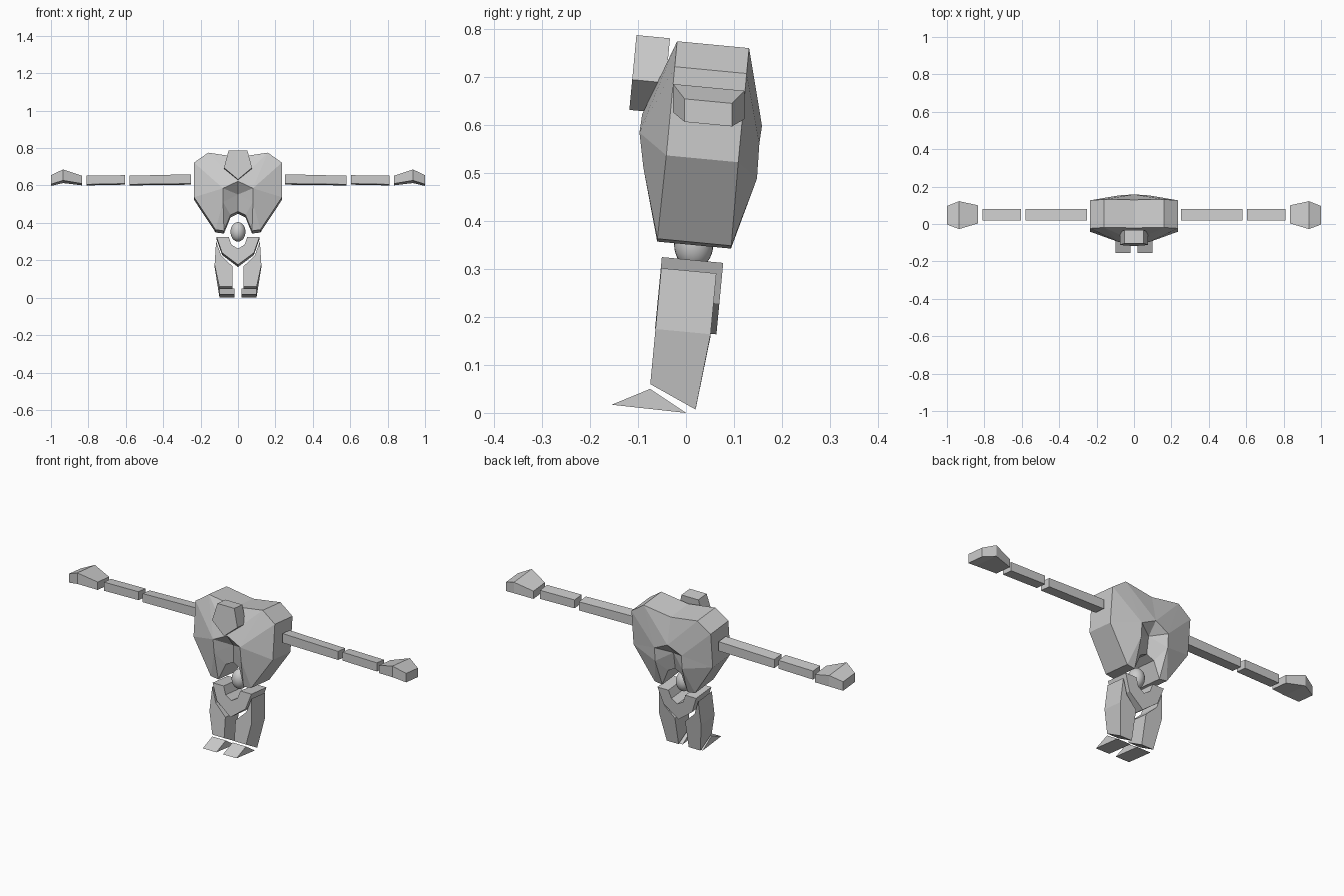
import bpy, bmesh, math

if "Cube" in bpy.data.objects:
    bpy.data.objects.remove(bpy.data.objects["Cube"])

LEAN = 0.095   # whole figure leans slightly backwards

grey = bpy.data.materials.new("light_grey")
grey.diffuse_color = (0.6, 0.6, 0.6, 1)
grey.use_nodes = True
grey.node_tree.nodes["Principled BSDF"].inputs["Base Color"].default_value = grey.diffuse_color


def make(name, verts, faces, mirror=False):
    """Mesh object with outward normals, optionally mirrored across x."""
    bm = bmesh.new()
    vs = [bm.verts.new(v) for v in verts]
    for f in faces:
        bm.faces.new([vs[i] for i in f])
    if mirror:
        geom = bm.verts[:] + bm.edges[:] + bm.faces[:]
        bmesh.ops.mirror(bm, geom=geom, axis='X', merge_dist=0.0005)
    bmesh.ops.recalc_face_normals(bm, faces=bm.faces[:])
    me = bpy.data.meshes.new(name)
    bm.to_mesh(me)
    bm.free()
    me.materials.append(grey)
    ob = bpy.data.objects.new(name, me)
    bpy.context.collection.objects.link(ob)
    return ob


def loft(name, front, back, mirror=False):
    """Solid between two rings with the same number of points."""
    n = len(front)
    faces = [list(range(n)), list(range(n, 2 * n))]
    faces += [(i, (i + 1) % n, n + (i + 1) % n, n + i) for i in range(n)]
    return make(name, front + back, faces, mirror)


def rings(profile, y_front, depth):
    """Front and back rings of a leaning prism from an (x, z) profile."""
    front = [(x, y_front + LEAN * (z - 0.35), z) for x, z in profile]
    back = [(x, y + depth, z - LEAN * depth) for x, y, z in front]
    return front, back


def both_sides(half):
    return half + [(-x, z) for x, z in reversed(half) if x > 0]


# Torso: half outline and chest points as (x, front offset, back offset, height)
pts = {
    "T": (0, -0.075, 0.075, 0.745), "A": (0.16, -0.075, 0.075, 0.768),
    "B": (0.235, -0.075, 0.075, 0.715), "C": (0.235, -0.075, 0.075, 0.53),
    "D": (0.12, -0.077, 0.077, 0.356), "E": (0.075, -0.077, 0.077, 0.35),
    "L": (0.04, -0.07, 0.07, 0.435), "K": (0, -0.065, 0.065, 0.455),
    "F": (0.08, -0.12, 0.117, 0.50), "G": (0.08, -0.135, 0.115, 0.572),
    "H": (0, -0.133, 0.117, 0.61), "J": (0, -0.075, 0.07, 0.545),
}
keys = list(pts)
verts = []
for side in (1, 2):
    for p in pts.values():
        off, w = p[side], p[3]
        verts.append((p[0], 0.0175 + LEAN * (w - 0.357) + off, w - LEAN * off))
faces = []
for skin in ("TAH", "AGH", "ABG", "BCG", "CFG", "CDF", "DEF", "ELF", "FLKJ", "FJG", "HGJ"):
    f = [keys.index(k) for k in skin]
    faces += [f, [i + len(keys) for i in f]]
for a, b in zip("TABCDEL", "ABCDELK"):
    i, j = keys.index(a), keys.index(b)
    faces.append((i, j, j + len(keys), i + len(keys)))
make("torso", verts, faces, mirror=True)

# Head: five-sided block on the chest
head = both_sides([(0.05, 0.788), (0.075, 0.695), (0, 0.632)])
loft("head", *rings(head, -0.145, 0.07))

# Waist ball
bpy.ops.mesh.primitive_uv_sphere_add(segments=24, ring_count=16, radius=1,
                                     location=(0, 0.016, 0.352))
ball = bpy.context.object
ball.name = "waist_ball"
ball.scale = (0.04, 0.041, 0.052)
ball.data.materials.append(grey)
bpy.ops.object.shade_smooth()

# Pelvis: V-shaped block
pelvis = [(0.115, 0.325), (0.05, 0.325), (0.035, 0.283), (0, 0.262),
          (-0.035, 0.283), (-0.05, 0.325), (-0.115, 0.325),
          (-0.085, 0.24), (0, 0.176), (0.085, 0.24)]
loft("pelvis", *rings(pelvis, -0.048, 0.128))

# Legs: slanted sole, cut higher at the front
leg = [(0.117, 0.302), (0.09, 0.225), (0.03, 0.168), (0.03, 0.06), (0.1, 0.06), (0.125, 0.175)]
front, back = rings(leg, -0.047, 0.115)
back[3], back[4] = (0.03, 0.02, 0.007), (0.1, 0.02, 0.007)
loft("legs", front, back, mirror=True)

# Feet: thin wedges
foot = [(-0.155, 0.017), (-0.075, 0.05), (0, 0)]
loft("feet", [(0.02, y, z) for y, z in foot], [(0.1, y, z) for y, z in foot], mirror=True)


# Arms: two slim bars each side
def arm_ring(x, y0, y1, low, high):
    d = LEAN * (y1 - y0)
    return [(x, y0, low), (x, y1, low - d), (x, y1, high - d), (x, y0, high)]


for name, x0, x1, z0, z1 in (("upper_arms", 0.25, 0.58, 0.66, 0.652),
                             ("forearms", 0.605, 0.81, 0.655, 0.652)):
    loft(name, arm_ring(x0, 0.02, 0.08, 0.61, z0), arm_ring(x1, 0.02, 0.08, 0.606, z1), mirror=True)

# Hands: wide in the middle, bent at the knuckles
sections = [arm_ring(0.835, 0.003, 0.1, 0.61, 0.652),
            arm_ring(0.935, -0.027, 0.122, 0.627, 0.686),
            arm_ring(1.0, -0.003, 0.096, 0.607, 0.655)]
quads = [(0, 1, 2, 3), (8, 9, 10, 11)]
for s in (0, 4):
    quads += [(s + i, s + (i + 1) % 4, s + 4 + (i + 1) % 4, s + 4 + i) for i in range(4)]
make("hands", sum(sections, []), quads, mirror=True)
